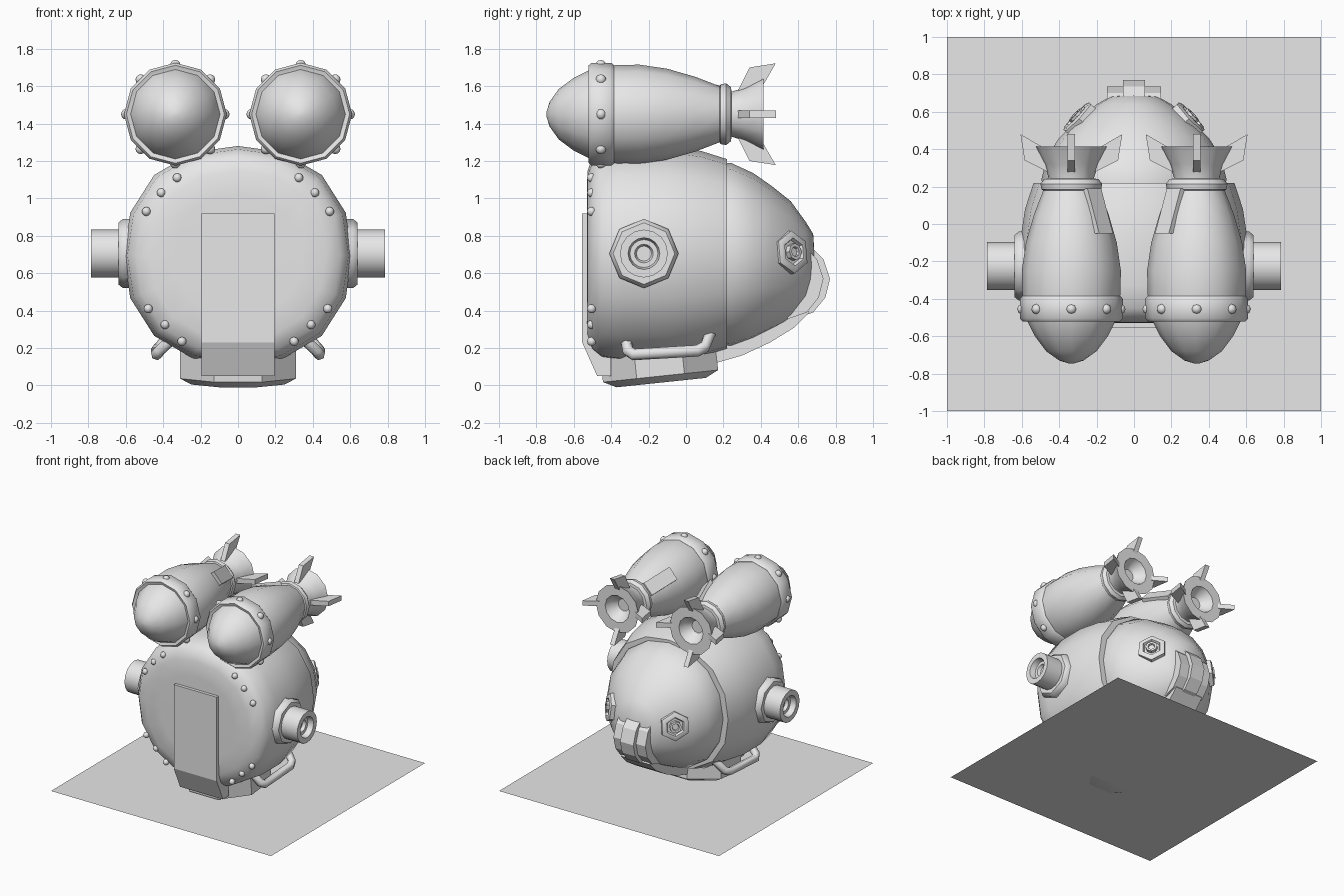
import bpy, bmesh, math
from mathutils import Vector, Matrix

if "Cube" in bpy.data.objects:
    bpy.data.objects.remove(bpy.data.objects["Cube"], do_unlink=True)

grey = bpy.data.materials.new("plain grey")
grey.use_nodes = True
grey.diffuse_color = (0.8, 0.8, 0.8, 1)
grey.node_tree.nodes["Principled BSDF"].inputs["Base Color"].default_value = (0.8, 0.8, 0.8, 1)


def finish(name, bm, matrix=None, smooth=40):
    bmesh.ops.recalc_face_normals(bm, faces=bm.faces)
    mesh = bpy.data.meshes.new(name)
    bm.to_mesh(mesh)
    bm.free()
    mesh.materials.append(grey)
    ob = bpy.data.objects.new(name, mesh)
    bpy.context.collection.objects.link(ob)
    if matrix:
        ob.matrix_world = matrix
    if smooth:
        bpy.ops.object.select_all(action='DESELECT')
        ob.select_set(True)
        bpy.context.view_layer.objects.active = ob
        bpy.ops.object.shade_smooth_by_angle(angle=math.radians(smooth))
    return ob


def loft(name, rings, seg, matrix=None, power=2.0, turn=0.0):
    """Rings along y: (y, centre z, half width, half height)."""
    bm = bmesh.new()
    loops = []
    for y, zc, rx, rz in rings:
        loop = []
        for i in range(seg):
            a = math.tau * (i + turn) / seg
            c, s = math.cos(a), math.sin(a)
            k = (abs(c) ** power + abs(s) ** power) ** (-1 / power)
            loop.append(bm.verts.new((rx * k * c, y, zc + rz * k * s)))
        loops.append(loop)
    for a, b in zip(loops, loops[1:]):
        for i in range(seg):
            j = (i + 1) % seg
            bm.faces.new((a[i], a[j], b[j], b[i]))
    bm.faces.new(loops[0])
    bm.faces.new(loops[-1])
    return finish(name, bm, matrix)


def lathe(name, profile, seg, location, direction=(0, 1, 0), turn=0.0):
    m = Matrix.Translation(location) @ Vector(direction).to_track_quat('Y', 'Z').to_matrix().to_4x4()
    return loft(name, [(y, 0, r, r) for y, r in profile], seg, m, 2.0, turn)


def slab(name, outline, x0, x1, matrix=None, smooth=0):
    """Side outline (y, z) extruded across x."""
    bm = bmesh.new()
    face = bm.faces.new([bm.verts.new((x0, y, z)) for y, z in outline])
    new = bmesh.ops.extrude_face_region(bm, geom=[face])["geom"]
    bmesh.ops.translate(bm, vec=(x1 - x0, 0, 0),
                        verts=[v for v in new if isinstance(v, bmesh.types.BMVert)])
    return finish(name, bm, matrix, smooth)


def rivets(name, points, radius):
    bm = bmesh.new()
    for p in points:
        bmesh.ops.create_uvsphere(bm, u_segments=8, v_segments=6, radius=radius,
                                  matrix=Matrix.Translation(p))
    finish(name, bm, None, 60)


# Ground plate
bm = bmesh.new()
bmesh.ops.create_grid(bm, x_segments=1, y_segments=1, size=1)
finish("ground_plate", bm, None, 0)

# Hull drum and rear dome
drum = [(-.53, .02), (-.53, .55), (-.527, .77), (-.5, .9), (-.45, .97), (-.33, 1),
        (-.1, 1), (.08, .955), (.22, .88), (.22, .82)]
loft("hull", [(y, .695, .61 * r, .585 * r) for y, r in drum], 16, None, 2.25)
loft("rear_dome", [(.15, .69, .48, .49), (.24, .69, .495, .5), (.36, .685, .465, .45),
                   (.46, .675, .4, .39), (.56, .66, .3, .325), (.64, .645, .2, .23),
                   (.68, .64, .13, .17), (.69, .64, .02, .02)], 16, None, 2.1)

# Tilted eight-sided foot
foot = Matrix.Translation((0, -.135, .04)) @ Matrix.Rotation(math.radians(96), 4, 'X')
loft("foot", [(-.025, 0, .27, .26), (.01, 0, .335, .335), (.3, 0, .335, .335)], 8, foot, 2.0, .5)

# Front panel, keel and rear vent ribs
slab("front_panel", [(-.5, .92), (-.555, .92), (-.555, .23), (-.475, .05), (-.4, .05), (-.4, .3)],
     -.195, .195)
slab("rear_keel", [(.16, .12), (.3, .16), (.45, .23), (.58, .31), (.66, .39), (.58, .5), (.16, .3)],
     -.13, .13)
rib = [(.66, .75), (.735, .675), (.77, .57), (.745, .47), (.68, .39), (.58, .355), (.54, .5), (.58, .7)]
slab("vent_rib_middle", rib, -.06, .06)
for side, word in ((1, "left"), (-1, "right")):
    slab("vent_rib_" + word, [(y - .035, z) for y, z in rib], side * .06, side * .145)

for side, word in ((1, "left"), (-1, "right")):
    # Side knob with a hollow end
    lathe("side_flange_" + word, [(.5, .185), (.615, .185), (.64, .165), (.64, .13)], 8,
          (0, -.225, .705), (side, 0, 0))
    lathe("side_knob_" + word, [(.55, .128), (.785, .128), (.785, .085), (.74, .075), (.74, .05),
                                (.715, .04)], 16, (0, -.225, .705), (side, 0, 0))

    # Hexagonal port on the dome
    aim = Vector((side * .72, .68, .12)).normalized()
    spot = Vector((side * .285, .555, .71))
    lathe("dome_port_" + word, [(-.08, .115), (.025, .115), (.035, .095), (.035, .075),
                                (.015, .065)], 6, spot, aim, .5)
    lathe("dome_port_stud_" + word, [(0, .045), (.045, .045), (.045, .028), (.03, .024)], 8, spot, aim)

    # Carrying handle
    curve = bpy.data.curves.new("handle_" + word, 'CURVE')
    curve.dimensions = '3D'
    curve.bevel_depth = .032
    curve.bevel_resolution = 1
    curve.use_fill_caps = True
    path = [(.35, -.32, .25), (.42, -.31, .185), (.435, -.28, .165), (.435, .06, .185),
            (.42, .1, .205), (.35, .13, .28)]
    line = curve.splines.new('POLY')
    line.points.add(len(path) - 1)
    for p, (x, y, z) in zip(line.points, path):
        p.co = (side * x, y, z, 1)
    curve.materials.append(grey)
    bpy.context.collection.objects.link(bpy.data.objects.new("handle_" + word, curve))

    # Hull rivets
    spots = [(.49, .93), (.41, 1.03), (.325, 1.11), (.48, .41), (.39, .325), (.3, .235)]
    rivets("hull_rivets_" + word, [(side * x, -.505, z) for x, z in spots], .024)

    # Rocket body, band and nozzle
    centre = Vector((side * .335, 0, 1.45))
    lathe("rocket_body_" + word, [(-.745, .015), (-.73, .065), (-.68, .135), (-.6, .195), (-.51, .24),
                                  (-.38, .262), (-.25, .265), (-.1, .243), (.05, .2), (.18, .15),
                                  (.25, .12)], 12, centre)
    lathe("rocket_band_" + word, [(-.51, .235), (-.52, .262), (-.505, .275), (-.4, .275),
                                  (-.385, .262), (-.385, .24)], 12, centre)
    lathe("rocket_collar_" + word, [(.17, .13), (.185, .16), (.215, .165), (.24, .145), (.245, .11)],
          12, centre)
    lathe("rocket_nozzle_" + word, [(.2, .12), (.25, .122), (.32, .145), (.415, .195), (.415, .11),
                                    (.37, .09), (.33, .05)], 12, centre)
    ring = [math.tau * i / 8 for i in range(8)]
    rivets("rocket_rivets_" + word,
           [centre + Vector((.262 * math.cos(a), -.455, .262 * math.sin(a))) for a in ring], .028)

    # Four tail fins and the inner mounting plate
    for i in range(4):
        slab(f"rocket_fin_{word}_{i + 1}", [(.27, .11), (.34, .25), (.48, .272), (.415, .16), (.4, .12)],
             -.02, .02, Matrix.Translation(centre) @ Matrix.Rotation(i * math.pi / 2, 4, 'Y'))
    slab("rocket_plate_" + word, [(-.05, .2), (-.05, .25), (.19, .165), (.19, .12)], -.055, .055,
         Matrix.Translation(centre) @ Matrix.Rotation(-side * math.radians(48), 4, 'Y'))
